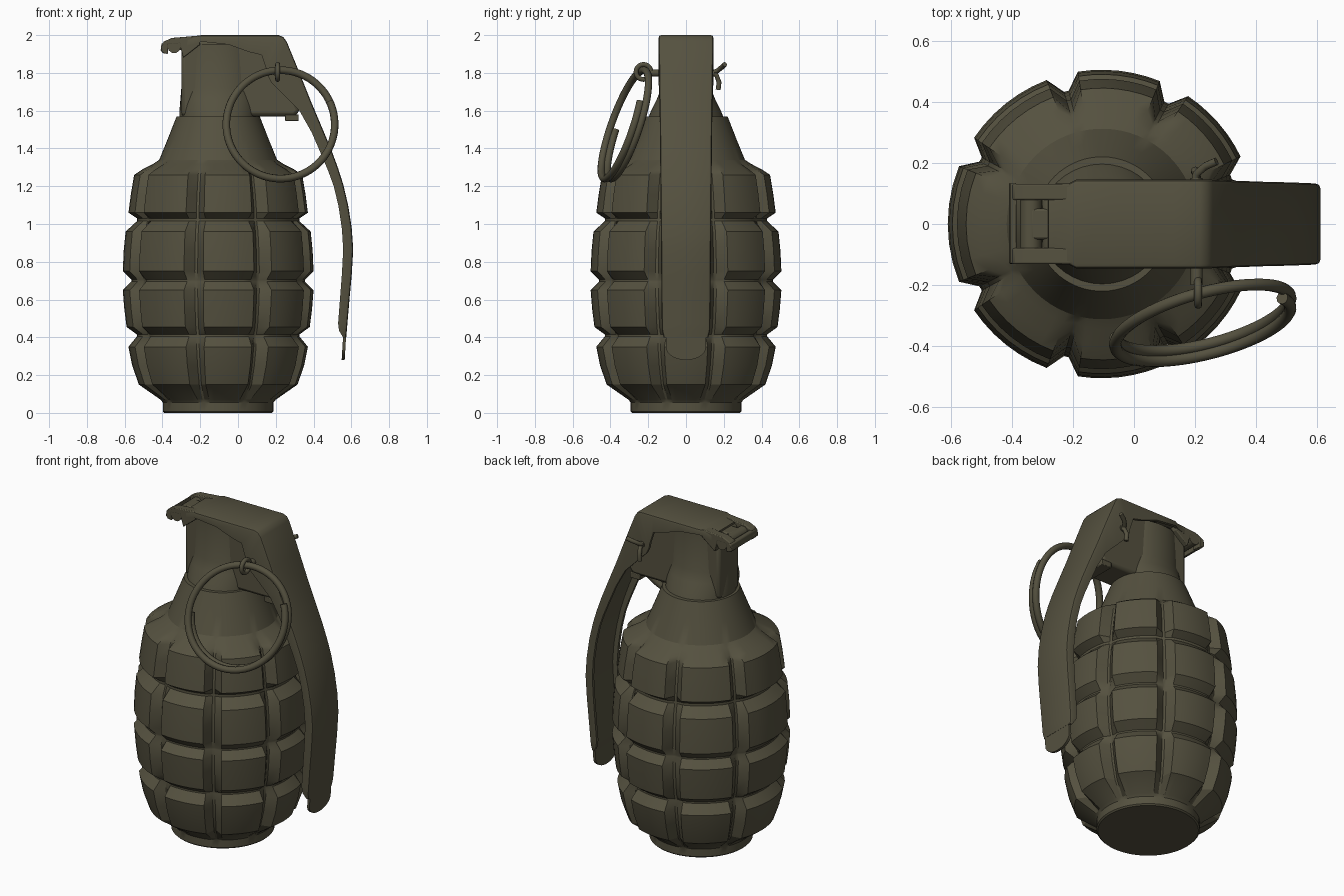
import bpy, bmesh, math
from mathutils import Vector

olive = bpy.data.materials.new("olive_drab")
olive.diffuse_color = (0.09, 0.082, 0.05, 1)
CX = -0.105  # body axis


def finish(ob, angle=30):
    bpy.ops.object.select_all(action='DESELECT')
    ob.select_set(True)
    bpy.context.view_layer.objects.active = ob
    ob.data.materials.clear()
    ob.data.materials.append(olive)
    bpy.ops.object.shade_smooth_by_angle(angle=math.radians(angle))
    return ob


def loft(name, rings, angle=30):
    """Skin closed rings of equal length and cap both ends."""
    bm = bmesh.new()
    vs = [[bm.verts.new(p) for p in r] for r in rings]
    n = len(vs[0])
    for a, b in zip(vs, vs[1:]):
        for i in range(n):
            j = (i + 1) % n
            bm.faces.new((a[i], a[j], b[j], b[i]))
    bm.faces.new(vs[0][::-1])
    bm.faces.new(vs[-1])
    bmesh.ops.recalc_face_normals(bm, faces=bm.faces)
    me = bpy.data.meshes.new(name)
    bm.to_mesh(me)
    bm.free()
    ob = bpy.data.objects.new(name, me)
    bpy.context.collection.objects.link(ob)
    return finish(ob, angle)


def extrude_xz(name, pts, y0, y1, bevel=0.008):
    ob = loft(name, [[(x, y, z) for x, z in pts] for y in (y0, y1)])
    m = ob.modifiers.new("bevel", 'BEVEL')
    m.width, m.segments = bevel, 2
    return ob


def tube(name, pts, r):
    cu = bpy.data.curves.new(name, 'CURVE')
    cu.dimensions = '3D'
    cu.bevel_depth, cu.bevel_resolution, cu.use_fill_caps = r, 3, True
    sp = cu.splines.new('POLY')
    sp.points.add(len(pts) - 1)
    for p, q in zip(sp.points, pts):
        p.co = (*q, 1)
    ob = bpy.data.objects.new(name, cu)
    bpy.context.collection.objects.link(ob)
    bpy.ops.object.select_all(action='DESELECT')
    ob.select_set(True)
    bpy.context.view_layer.objects.active = ob
    bpy.ops.object.convert(target='MESH')
    return finish(bpy.context.object, 50)


# segmented body: rows of (z, panel radius, vertical groove radius)
rows = [(0, .285, .285), (.008, .293, .293), (.055, .293, .293), (.07, .305, .30),
        (.15, .42, .365), (.25, .455, .395), (.35, .475, .415), (.405, .43, .415),
        (.415, .43, .415), (.455, .485, .43), (.55, .497, .442), (.65, .505, .45),
        (.695, .46, .445), (.705, .46, .445), (.75, .505, .45), (.86, .50, .445),
        (.96, .49, .435), (1.015, .43, .42), (1.03, .43, .42), (1.06, .475, .42),
        (1.16, .462, .405), (1.26, .445, .385), (1.29, .40, .365), (1.318, .345, .335),
        (1.34, .312, .312), (1.45, .267, .267), (1.57, .22, .22)]
grooves = [20, 62, 105, 152, 208, 255, 298, 340]
spokes = []  # (angle, inside groove?)
for i, g in enumerate(grooves):
    nxt = grooves[(i + 1) % 8] + (360 if i == 7 else 0)
    spokes += [(g - 1, True), (g + 1, True)]
    spokes += [(g + 6 + (nxt - g - 12) * k / 6, False) for k in range(7)]
loft("segmented_body", [[(CX + (ri if s else ro) * math.cos(math.radians(a)),
                          (ri if s else ro) * math.sin(math.radians(a)), z)
                         for a, s in spokes] for z, ro, ri in rows])

# fuze head: flared collar, column and arm under the lever
collar = []
for z, rx, ry in [(1.56, .205, .20), (1.60, .205, .185), (1.66, .20, .155),
                  (1.72, .195, .13), (1.95, .195, .12)]:
    collar.append([(CX + rx * math.cos(t), ry * math.sin(t), z)
                   for t in [math.tau * k / 40 for k in range(40)]])
loft("fuze_collar", collar, 40)
extrude_xz("fuze_block", [(-.30, 1.57), (.30, 1.57), (.33, 1.60), (.17, 1.93), (.12, 1.975),
                          (-.30, 1.975)], -.10, .10, .02)
extrude_xz("block_tab", [(.25, 1.545), (.32, 1.545), (.32, 1.58), (.25, 1.58)], -.10, .10, .004)

# safety lever: channel section swept along (outer x, z, flange edge x, z, half width)
stations = [(-.28, 1.985, -.285, 1.94, .13), (-.21, 1.998, -.21, 1.96, .135),
            (-.19, 2.0, -.19, 1.965, .145), (-.05, 2.0, -.05, 1.95, .145),
            (.06, 2.0, .06, 1.91, .145), (.13, 2.0, .125, 1.895, .145),
            (.215, 2.0, .15, 1.82, .145), (.24, 1.99, .155, 1.79, .145),
            (.258, 1.965, .175, 1.75, .145), (.33, 1.79, .245, 1.68, .142),
            (.39, 1.64, .325, 1.60, .14), (.445, 1.51, .39, 1.485, .138),
            (.495, 1.39, .44, 1.37, .137), (.53, 1.295, .478, 1.28, .136),
            (.557, 1.21, .507, 1.20, .135), (.583, 1.10, .532, 1.095, .134),
            (.602, .98, .55, .975, .133), (.61, .865, .557, .865, .132),
            (.602, .73, .55, .735, .131), (.59, .60, .54, .605, .13),
            (.579, .47, .53, .475, .128), (.576, .435, .535, .435, .127),
            (.573, .40, .556, .40, .118)]
rings = []
for x, z, xi, zi, w in stations:
    o, d = Vector((x, 0, z)), Vector((xi - x, 0, zi - z))
    L = d.length
    d.normalize()
    t = .018
    sec = [(-w, L), (-w, .014), (-w + .004, .004), (-w + .014, 0)]
    sec += [(-y, e) for y, e in sec[::-1]]
    sec += [(w - t, L), (w - t, .022), (-w + t, .022), (-w + t, L)]
    rings.append([o + d * min(e, L) + Vector((0, y, 0)) for y, e in sec])
loft("safety_lever", rings, 35)

# rounded lever tip
tip = [(-.105, .45), (.105, .45)]
tip += [(.105 * math.cos(t), .345 - .065 * math.sin(t))
        for t in [math.pi * k / 14 for k in range(15)]]
loft("lever_tip", [[(x + (z - .4) * .06, y, z) for y, z in tip] for x in (.556, .572)])

# hinge at the rear of the lever: pin, two curled ears, end lip and centre tab
tube("hinge_pin", [(-.338, -.13, 1.94), (-.338, .13, 1.94)], .036)
ear = [(-.20, 1.998), (-.29, 1.99), (-.35, 1.985), (-.395, 1.965), (-.41, 1.93),
       (-.40, 1.905), (-.37, 1.90), (-.37, 1.95), (-.31, 1.955), (-.29, 1.88), (-.20, 1.95)]
for side, y in (("front", -.105), ("back", .105)):
    extrude_xz("hinge_ear_" + side, ear, y - .026, y + .026, .005)
extrude_xz("hinge_lip", [(-.41, 1.915), (-.385, 1.905), (-.385, 1.965), (-.405, 1.955)],
           -.13, .135, .005)
extrude_xz("hinge_tab", [(-.37, 1.92), (-.25, 1.92), (-.25, 1.975), (-.34, 1.975)], -.05, .05)

# split pin: shaft, eye around the ring and spread ends
tube("pin_shaft", [(.205, -.20, 1.80), (.205, .15, 1.80)], .02)
tube("pin_eye", [(.21, -.225 + .04 * math.cos(t), 1.805 + .04 * math.sin(t))
                 for t in [math.tau * k / 24 for k in range(25)]], .013)
tube("pin_end_upper", [(.20, .13, 1.80), (.205, .165, 1.81), (.235, .19, 1.83),
                       (.27, .205, 1.845)], .013)
tube("pin_end_lower", [(.21, .13, 1.80), (.205, .16, 1.79), (.20, .175, 1.75),
                       (.20, .17, 1.71)], .013)

# pull ring: one and a half turns of wire lying in a tilted plane
ring = []
N = 108
for k in range(N + 1):
    t = math.radians(25 - 560 * k / N)
    dx, dz = .287 * math.cos(t), .287 * math.sin(t)
    ring.append((.225 + dx, -.32 + .24 * dx + .33 * dz + .05 * (k / N - .5), 1.527 + dz))
tube("pull_ring", ring, .02)
